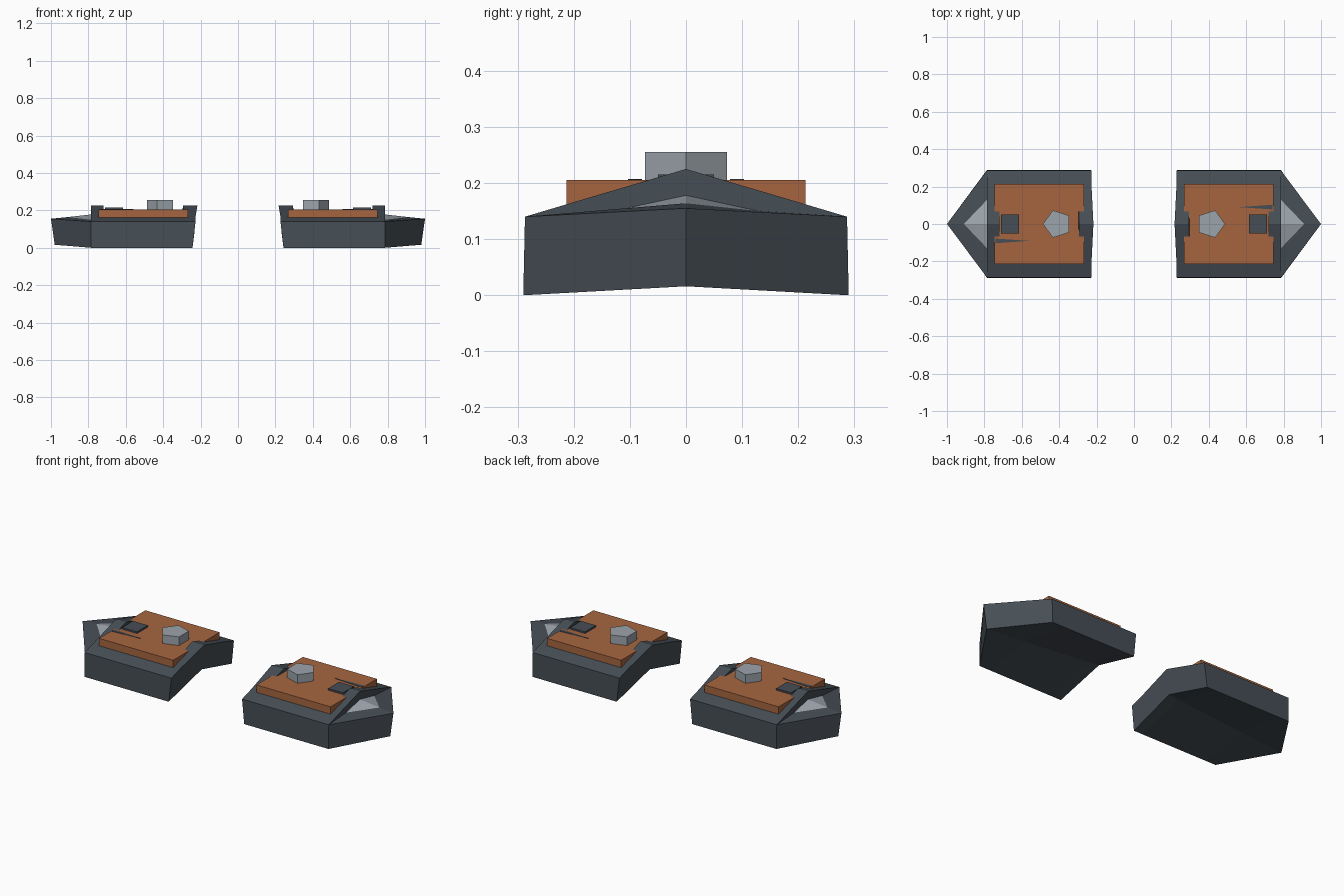
import bpy, bmesh, math

if "Cube" in bpy.data.objects:
    bpy.data.objects.remove(bpy.data.objects["Cube"])


def material(name, rgb):
    m = bpy.data.materials.new(name)
    m.diffuse_color = (*rgb, 1)
    m.use_nodes = True
    m.node_tree.nodes["Principled BSDF"].inputs["Base Color"].default_value = m.diffuse_color
    return m


DARK = material("slate", (0.06, 0.075, 0.09))
RUST = material("rust", (0.38, 0.13, 0.05))
STEEL = material("steel", (0.33, 0.37, 0.41))


def build(name, verts, faces, mat, turn):
    bm = bmesh.new()
    vs = [bm.verts.new(v) for v in verts]
    for f in faces:
        bm.faces.new([vs[i] for i in f])
    bmesh.ops.recalc_face_normals(bm, faces=bm.faces)
    me = bpy.data.meshes.new(name)
    bm.to_mesh(me)
    bm.free()
    me.materials.append(mat)
    ob = bpy.data.objects.new(name, me)
    ob.rotation_euler.z = turn
    bpy.context.collection.objects.link(ob)
    return ob


def loft(rings):
    """Vertices and faces of a capped skin through equal-sized rings."""
    n = len(rings[0])
    verts = [p for r in rings for p in r]
    faces = [(k * n + i, k * n + (i + 1) % n, (k + 1) * n + (i + 1) % n, (k + 1) * n + i)
             for k in range(len(rings) - 1) for i in range(n)]
    faces += [tuple(range(n))[::-1], tuple(range((len(rings) - 1) * n, len(rings) * n))]
    return verts, faces


def prism(outline, z0, z1):
    return loft([[(x, y, z) for x, y in outline] for z in (z0, z1)])


def rect(x0, x1, y):
    return [(x0, -y), (x1, -y), (x1, y), (x0, y)]


def hull_section(x, ridge, rake=0, corner=0):
    # chevron section: raised keel line, sloping deck up to a central ridge
    keel = 0.08 - 0.05 * (x - 0.22) / 0.565
    return [(x + rake + corner, -0.29, 0), (x + rake, 0, keel), (x + rake + corner, 0.29, 0),
            (x + corner, 0.287, 0.14), (x + corner, 0.2, 0.166), (x, 0, ridge),
            (x + corner, -0.2, 0.166), (x + corner, -0.287, 0.14)]


for side, turn in (("right", 0), ("left", math.pi)):
    # main hull with a gable at each end and a low deck between
    stations = [hull_section(0.217, 0.225, 0.016, 0.01)]
    stations += [hull_section(x, r) for x, r in
                 ((0.295, 0.225), (0.297, 0.166), (0.718, 0.166), (0.72, 0.225), (0.785, 0.225))]
    build(side + "_hull", *loft(stations), DARK, turn)

    # pointed bow with a rim around a raised window
    bow = [(0.785, -0.29, 0), (0.785, 0, 0.03), (0.785, 0.29, 0), (0.98, 0, 0.016),
           (0.785, -0.287, 0.14), (0.785, 0.287, 0.14), (1.0, 0, 0.155),
           (0.785, -0.13, 0.15), (0.785, 0.13, 0.15), (0.91, 0, 0.164)]
    build(side + "_bow", bow,
          [(0, 3, 1), (1, 3, 2), (0, 4, 6, 3), (3, 6, 5, 2),
           (4, 7, 9, 6), (6, 9, 8, 5), (0, 1, 2, 5, 8, 7, 4)], DARK, turn)
    build(side + "_bow_window", bow[7:] + [(0.785, 0, 0.178)],
          [(0, 2, 3), (3, 2, 1)], STEEL, turn)

    # deck slab with hatch, seam and post
    build(side + "_deck_slab", *prism(rect(0.268, 0.745, 0.213), 0.15, 0.205), RUST, turn)
    build(side + "_hatch", *prism(rect(0.615, 0.71, 0.05), 0.19, 0.215), DARK, turn)
    build(side + "_deck_seam", *prism([(0.56, 0.09), (0.74, 0.078), (0.74, 0.103)], 0.2, 0.207),
          DARK, turn)
    post = [(0.41 + 0.077 * math.cos(a), 0.077 * math.sin(a))
            for a in (i * math.tau / 5 for i in range(5))]
    build(side + "_post", *prism(post, 0.2, 0.255), STEEL, turn)
